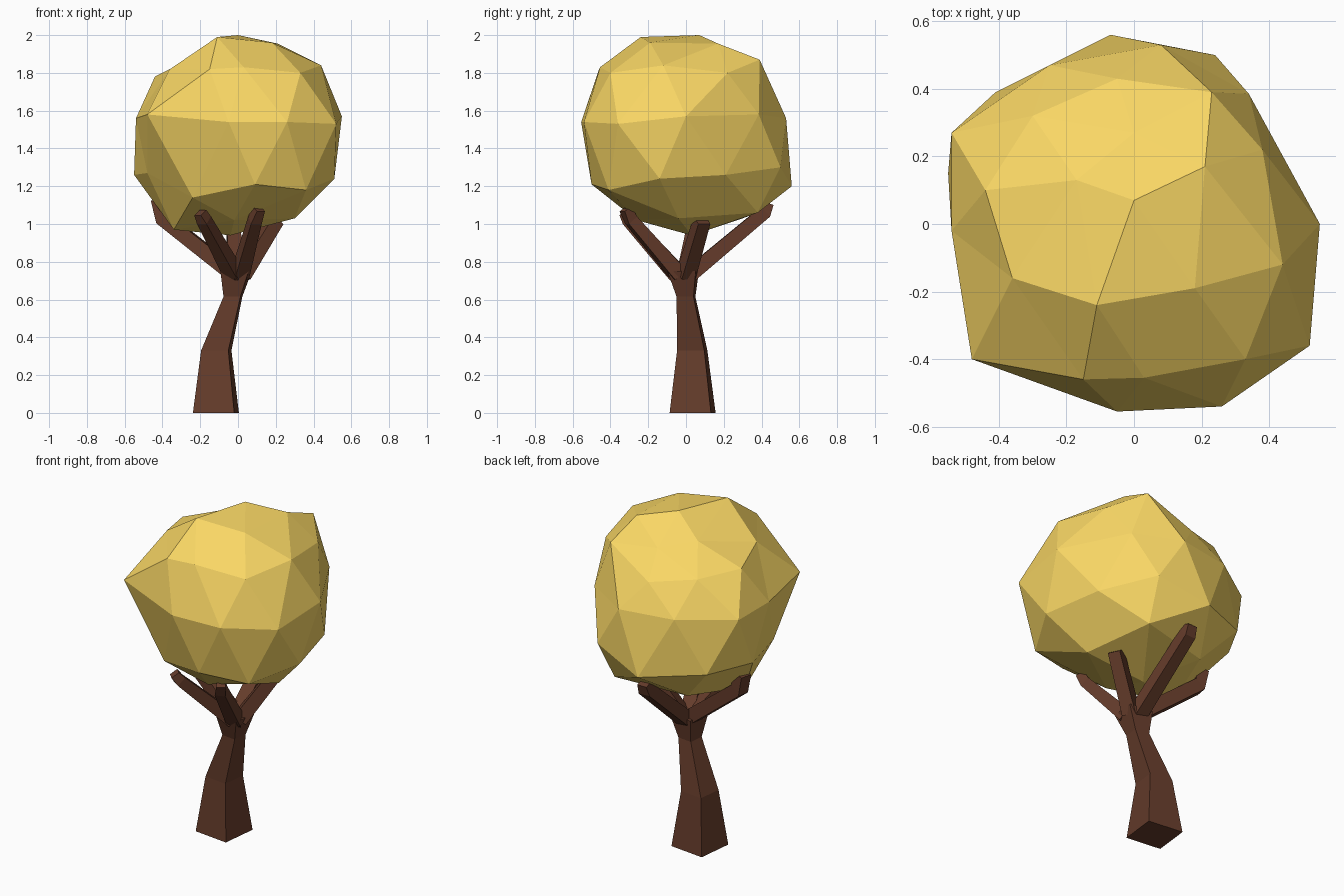
import bpy, bmesh, math
from mathutils import Vector, Matrix


def material(name, color):
    m = bpy.data.materials.new(name)
    m.diffuse_color = (*color, 1)
    return m


BARK = material("bark", (0.13, 0.045, 0.024))
LEAF = material("leaves", (0.95, 0.68, 0.13))


def finish(bm, name, mat):
    bmesh.ops.recalc_face_normals(bm, faces=bm.faces[:])
    me = bpy.data.meshes.new(name)
    bm.to_mesh(me)
    bm.free()
    me.materials.append(mat)
    ob = bpy.data.objects.new(name, me)
    bpy.context.collection.objects.link(ob)
    return ob


def limb(name, path, twist=0.0, level=False):
    """Square tube through (x, y, z, side) stations, capped at both ends."""
    bm = bmesh.new()
    pts = [Vector(p[:3]) for p in path]
    rings = []
    for i, p in enumerate(pts):
        tangent = pts[min(i + 1, len(pts) - 1)] - pts[max(i - 1, 0)]
        rot = Matrix.Identity(3) if level else tangent.to_track_quat('Z', 'Y').to_matrix()
        r = path[i][3] / math.sqrt(2)
        ring = []
        for k in range(4):
            a = math.radians(45 + 90 * k + twist)
            ring.append(bm.verts.new(p + rot @ Vector((r * math.cos(a), r * math.sin(a), 0))))
        rings.append(ring)
    for a, b in zip(rings, rings[1:]):
        for k in range(4):
            bm.faces.new((a[k], a[(k + 1) % 4], b[(k + 1) % 4], b[k]))
    bm.faces.new(rings[0][::-1])
    bm.faces.new(rings[-1])
    return finish(bm, name, BARK)


# Crooked tapering trunk, flaring into the fork
limb("trunk", [(-0.117, 0.035, 0, 0.22), (-0.115, 0.033, 0.33, 0.145),
               (-0.027, 0, 0.615, 0.09), (-0.01, -0.015, 0.75, 0.15)], -6.5, True)

# Five branches fanning out of the fork
branches = {
    "left_branch": [(-0.03, 0, 0.74, 0.08), (-0.40, 0.06, 1.03, 0.075), (-0.42, 0.065, 1.13, 0.07)],
    "front_left_branch": [(-0.02, -0.04, 0.73, 0.08), (-0.18, -0.30, 1.02, 0.06), (-0.20, -0.32, 1.06, 0.05)],
    "front_right_branch": [(0.01, -0.04, 0.73, 0.08), (0.09, -0.29, 1.02, 0.06), (0.11, -0.32, 1.08, 0.05)],
    "right_branch": [(0.02, 0.0, 0.73, 0.08), (0.20, 0.085, 1.02, 0.07)],
    "back_branch": [(-0.01, 0.02, 0.73, 0.08), (-0.03, 0.42, 1.065, 0.07), (-0.03, 0.435, 1.11, 0.06)],
}
for name, path in branches.items():
    limb(name, path)

# Faceted crown: irregular cross-sections, each a height and an outline of
# (x, y, height offset) corners
sections = [
    (2.0, [(0, 0.07, 0)]),
    (1.97, [(-0.11, -0.24, .02), (0.18, -0.19, -.01), (0.21, 0.17, -.015), (0, 0.27, -.12), (-0.17, 0.13, -.085)]),
    (1.80, [(-0.15, -0.46, .02), (0.03, -0.455, .03), (0.33, -0.40, 0), (0.44, -0.12, .04), (0.38, 0.22, 0),
            (0.23, 0.39, .07), (-0.05, 0.43, -.08), (-0.30, 0.32, -.04), (-0.44, 0.10, -.02), (-0.36, -0.16, .02)]),
    (1.56, [(-0.48, -0.40, .02), (-0.05, -0.555, -.02), (0.26, -0.54, -.02), (0.52, -0.36, -.03), (0.55, 0, .01),
            (0.34, 0.385, .02), (0.08, 0.53, 0), (-0.25, 0.47, 0), (-0.54, 0.27, 0), (-0.54, -0.02, 0)]),
    (1.22, [(-0.24, -0.36, -.08), (0.09, -0.50, -.01), (0.36, -0.41, -.04), (0.51, -0.14, .02), (0.43, 0.21, .04),
            (0.24, 0.50, .08), (-0.07, 0.56, -.02), (-0.41, 0.39, .02), (-0.55, 0.15, .04), (-0.48, -0.15, .05)]),
    (1.03, [(0.30, -0.04, 0), (0.21, 0.38, .03), (-0.22, 0.30, 0), (-0.34, -0.08, -.06), (-0.02, -0.26, -.01)]),
    (0.94, [(-0.04, 0.03, 0)]),
]
# Triangulate as a hull on a unit sphere, then push corners out to their real places
centre = Vector((0, 0, 1.47))
bm = bmesh.new()
place = {}
for z, outline in sections:
    for x, y, dz in outline:
        p = Vector((x, y, z + dz))
        place[bm.verts.new((p - centre).normalized())] = p
bmesh.ops.convex_hull(bm, input=bm.verts[:])
for v, p in place.items():
    v.co = p
finish(bm, "crown", LEAF)
